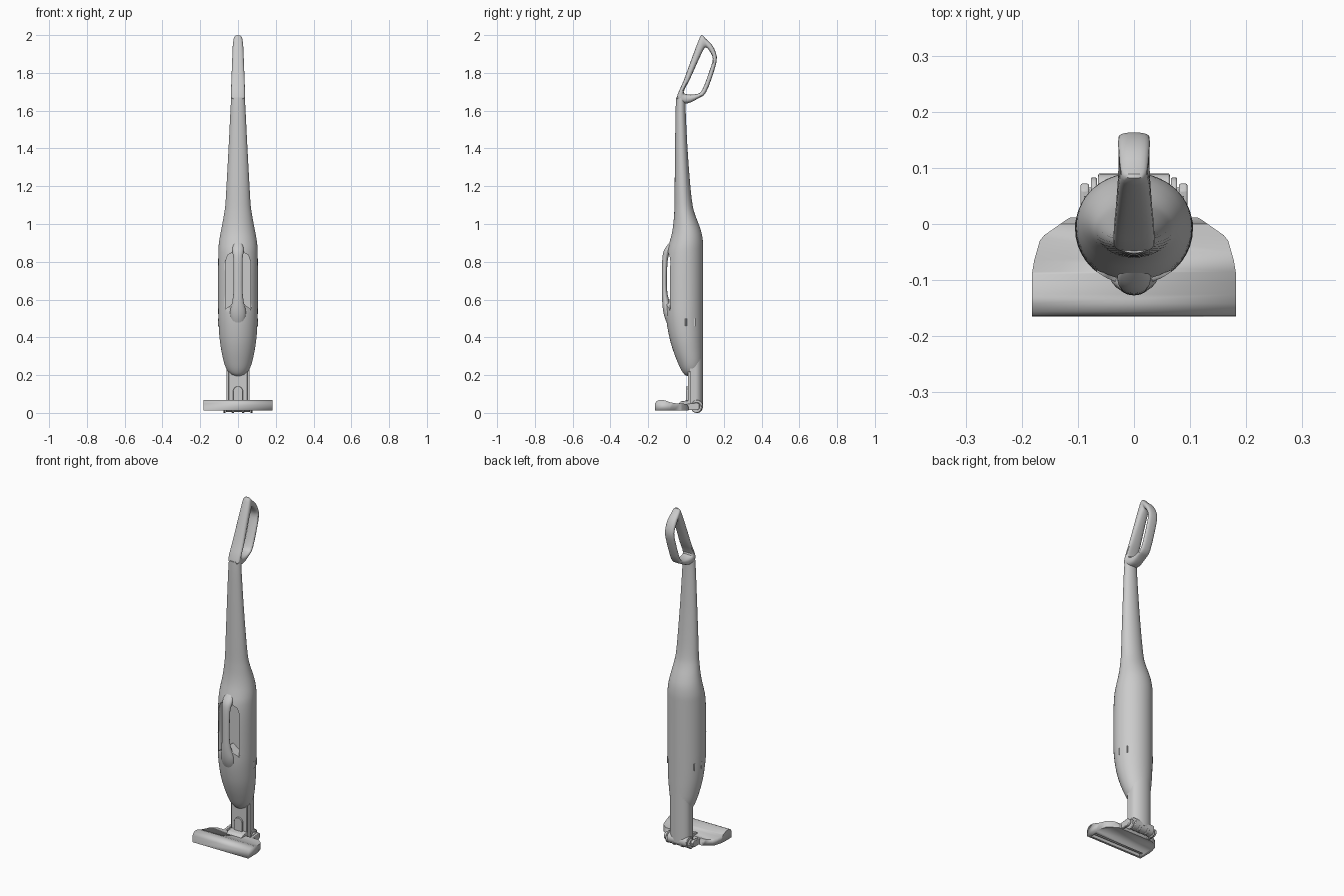
import bpy, bmesh, math
from mathutils import Vector

if "Cube" in bpy.data.objects:
    bpy.data.objects.remove(bpy.data.objects["Cube"])


def make(name, bm, smooth=True, bevel=0):
    bmesh.ops.recalc_face_normals(bm, faces=bm.faces)
    me = bpy.data.meshes.new(name)
    bm.to_mesh(me)
    bm.free()
    ob = bpy.data.objects.new(name, me)
    bpy.context.collection.objects.link(ob)
    if bevel:
        b = ob.modifiers.new("bevel", 'BEVEL')
        b.width, b.segments, b.limit_method = bevel, 2, 'ANGLE'
    if smooth:
        bpy.ops.object.select_all(action='DESELECT')
        ob.select_set(True)
        bpy.context.view_layer.objects.active = ob
        bpy.ops.object.shade_smooth_by_angle(angle=math.radians(35))
    return ob


def loft(name, rings, closed=False):
    bm = bmesh.new()
    vs = [[bm.verts.new(p) for p in r] for r in rings]
    n = len(vs[0])
    pairs = list(zip(vs, vs[1:])) + ([(vs[-1], vs[0])] if closed else [])
    for a, b in pairs:
        for i in range(n):
            j = (i + 1) % n
            bm.faces.new((a[i], a[j], b[j], b[i]))
    if not closed:
        bm.faces.new(vs[0])
        bm.faces.new(vs[-1])
    return make(name, bm)


def prism(name, pts, axis, lo, hi, bevel=0):
    """Extrude a 2D outline: axis x takes (y,z), y takes (x,z), z takes (x,y)."""
    k = 'xyz'.index(axis)

    def place(p, t):
        c = list(p)
        c.insert(k, t)
        return c
    bm = bmesh.new()
    a = [bm.verts.new(place(p, lo)) for p in pts]
    b = [bm.verts.new(place(p, hi)) for p in pts]
    bm.faces.new(a)
    bm.faces.new(b)
    for i in range(len(a)):
        j = (i + 1) % len(a)
        bm.faces.new((a[i], a[j], b[j], b[i]))
    return make(name, bm, bevel=bevel)


def circle(cx, cy, r, n=24):
    return [(cx + r * math.cos(2 * math.pi * i / n), cy + r * math.sin(2 * math.pi * i / n)) for i in range(n)]


def rect(x0, x1, y0, y1):
    return [(x0, y0), (x1, y0), (x1, y1), (x0, y1)]


def boolean(ob, cutter, op='DIFFERENCE'):
    m = ob.modifiers.new("cut", 'BOOLEAN')
    m.operation, m.object, m.solver = op, cutter, 'EXACT'
    bpy.context.view_layer.objects.active = ob
    bpy.ops.object.modifier_apply(modifier=m.name)
    bpy.data.objects.remove(cutter)


def smooth_rows(rows, sub=4, closed=False):
    """Catmull-Rom subdivision of rows of numbers."""
    n, out = len(rows), []
    for i in range(n if closed else n - 1):
        q = [rows[k % n] if closed else rows[min(max(k, 0), n - 1)] for k in range(i - 1, i + 3)]
        for s in range(sub):
            t = s / sub
            out.append([0.5 * (2 * b + (c - a) * t + (2*a - 5*b + 4*c - d) * t*t + (3*b - a - 3*c + d) * t**3)
                        for a, b, c, d in zip(*q)])
    return out if closed else out + [list(rows[-1])]


def ellipse_ring(z, w, f, b, n=40):
    c, d = (f + b) / 2, (b - f) / 2
    return [(w * math.cos(2 * math.pi * i / n), c + d * math.sin(2 * math.pi * i / n), z) for i in range(n)]


# main body and tapering pole: z, half width, front y, back y
body_rows = [(.195, .012, .005, .045), (.205, .04, -.01, .068), (.23, .06, -.027, .082), (.27, .075, -.045, .09),
             (.33, .088, -.068, .091), (.4, .098, -.088, .091), (.5, .104, -.105, .091), (.6, .105, -.108, .091),
             (.75, .105, -.107, .091), (.85, .104, -.1, .091), (.9, .101, -.088, .09), (.95, .093, -.075, .083),
             (1.0, .083, -.067, .067), (1.05, .074, -.063, .048), (1.1, .067, -.061, .035), (1.2, .061, -.06, .023),
             (1.4, .05, -.058, .008), (1.6, .04, -.055, -.002), (1.67, .036, -.052, -.002)]
body = loft("body", [ellipse_ring(*r) for r in smooth_rows(body_rows, 3)])

# grip recess in the front of the body
recess = [(-.066, .55), (0, .6), (.066, .55), (.066, .8), (.055, .835), (.03, .85),
          (-.03, .85), (-.055, .835), (-.066, .8)]
boolean(body, prism("recess_cutter", recess, 'y', -.2, -.045))

# front carry grip: z, half width, front y, back y
grip_rows = [(.46, .03, -.094, -.06), (.5, .04, -.111, -.065), (.54, .042, -.121, -.07), (.59, .03, -.126, -.088),
             (.65, .024, -.127, -.1), (.75, .024, -.127, -.1), (.82, .025, -.125, -.095),
             (.86, .03, -.117, -.08), (.89, .025, -.097, -.07), (.91, .012, -.08, -.065)]
loft("carry_grip", [ellipse_ring(*r, n=20) for r in smooth_rows(grip_rows, 3)])

# top loop handle: outer y,z / inner y,z / half width
loop_rows = [(-.05, 1.66, -.012, 1.70, .037), (-.012, 1.76, .02, 1.765, .035), (.028, 1.87, .058, 1.85, .031),
             (.062, 1.96, .09, 1.918, .028), (.082, 2.0, .103, 1.934, .024), (.105, 1.98, .113, 1.93, .026),
             (.14, 1.945, .127, 1.912, .028), (.163, 1.885, .142, 1.875, .028), (.15, 1.815, .126, 1.815, .028),
             (.106, 1.697, .086, 1.71, .028), (.066, 1.666, .057, 1.688, .03), (.005, 1.638, .012, 1.686, .034)]
rings = []
for oy, oz, iy, iz, w in smooth_rows(loop_rows, 3, True):
    o, i = Vector((0, oy, oz)), Vector((0, iy, iz))
    ring = []
    for k in range(20):
        a = 2 * math.pi * k / 20
        c, s = math.cos(a), math.sin(a)
        p = (o + i) / 2 + (o - i) / 2 * math.copysign(abs(c) ** .75, c)
        ring.append((w * math.copysign(abs(s) ** .75, s), p.y, min(p.z, 2)))
    rings.append(ring)
loft("loop_handle", rings, True)

# neck between body and floor head, flat front and round back
neck = [(-.062, .022), (.062, .022)] + [
    (.062 * math.cos(math.pi * i / 16), .05 + .041 * math.sin(math.pi * i / 16)) for i in range(17)]
prism("neck", neck, 'z', .03, .32)
prism("neck_front_plate", rect(-.05, .05, .06, .22), 'y', .01, .024, .003)
arch = [(-.026, .06), (.026, .06)] + [
    (.026 * math.cos(math.pi * i / 10), .115 + .026 * math.sin(math.pi * i / 10)) for i in range(11)]
prism("neck_release_pedal", arch, 'y', 0, .012, .002)

# floor head: side profile trimmed to the plan outline
profile = [(-.165, .012), (.012, .012), (.012, .035), (0, .048), (-.05, .05), (-.085, .056), (-.105, .064),
           (-.125, .069), (-.142, .069), (-.156, .062), (-.164, .05)]
head = prism("floor_head", profile, 'x', -.2, .2)
plan = [(-.182, -.17), (.182, -.17), (.182, -.09), (.178, -.065), (.168, -.03), (.16, -.02), (.12, .008), (.11, .013),
        (-.11, .013), (-.12, .008), (-.16, -.02), (-.168, -.03), (-.178, -.065), (-.182, -.09)]
boolean(head, prism("plan_cutter", plan, 'z', -.1, .2), 'INTERSECT')
boolean(head, prism("suction_slot", rect(-.165, .165, -.152, -.115), 'z', 0, .045))
prism("brush_roller", circle(-.133, .032, .013, 12), 'x', -.164, .164)

# swivel joint and rear wheels
prism("joint_cover", [(-.045, .045), (-.025, .062), (.03, .068), (.03, .03), (-.04, .03)], 'x', -.05, .05, .003)
prism("pivot_barrel", circle(.058, .036, .032), 'x', -.064, .064, .003)
prism("axle", circle(.055, .034, .01, 12), 'x', -.092, .092)
for side in (-1, 1):
    def spot(a, b):
        return sorted((side * a, side * b))
    arm = [(-.01, .016), (.02, .014), (.06, .014), (.072, .025), (.072, .045), (.06, .055), (.02, .05), (-.01, .046)]
    prism("pivot_arm", arm, 'x', *spot(.08, .095), .003)
    prism("wheel", circle(.055, .028, .028), 'x', *spot(.066, .077), .003)
    prism("inner_wheel", circle(.06, .028, .028), 'x', *spot(.02, .034), .003)
    # container latches on the body sides
    for y, w in ((0, .1048), (.046, .0895)):
        prism("latch", rect(y - .004, y + .004, .46, .5), 'x', *spot(w - .01, w), .001)
